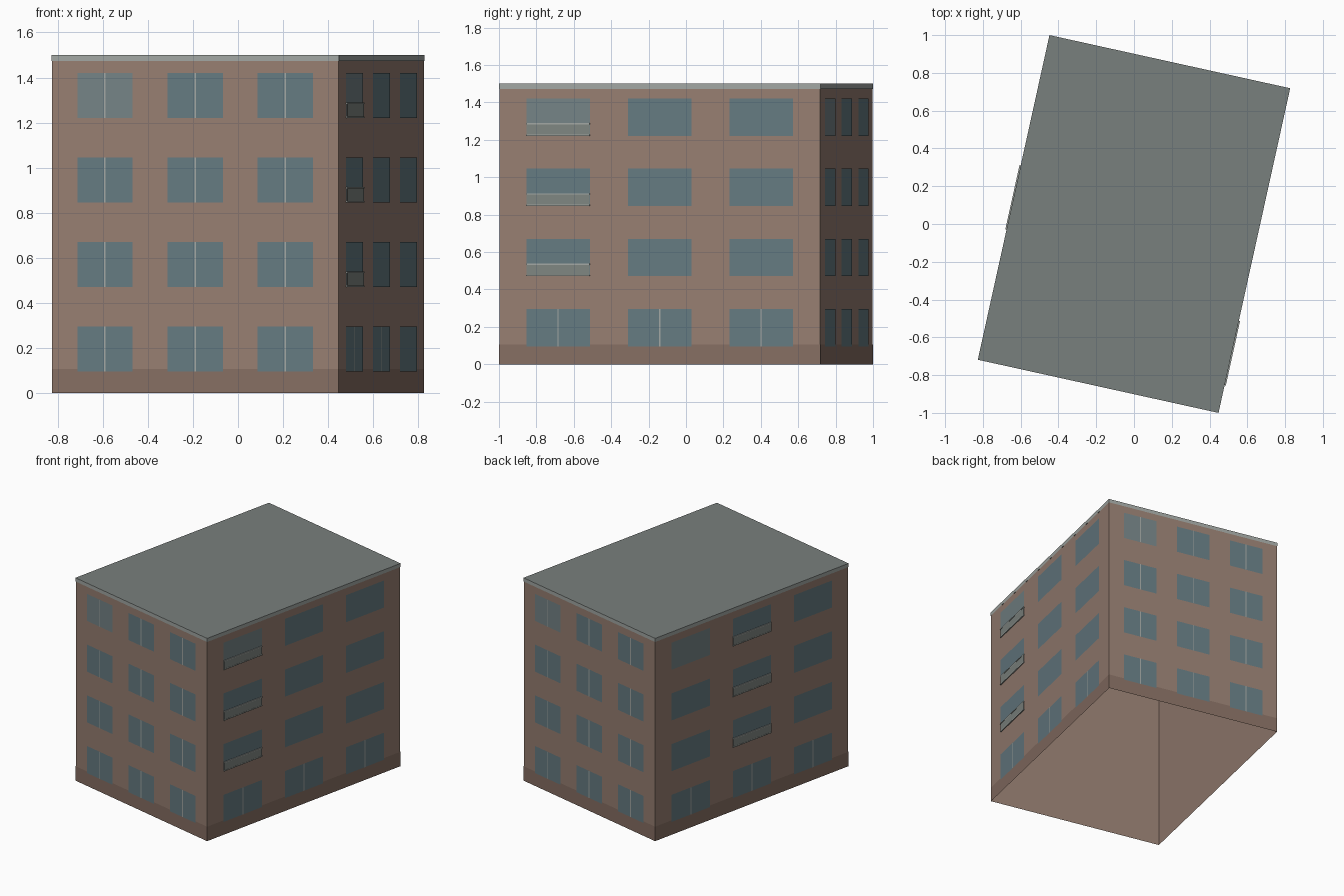
import bpy, math
from mathutils import Matrix, Vector

if "Cube" in bpy.data.objects:
    bpy.data.objects.remove(bpy.data.objects["Cube"])

W, L, H = 1.305, 1.76, 1.5           # plan width, plan length, height
ROT = Matrix.Rotation(math.radians(-12.45), 4, 'Z')
STOREY, SILL, WIN_H = 0.375, 0.096, 0.2


def material(name, rgb):
    m = bpy.data.materials.new(name)
    m.diffuse_color = (*rgb, 1)
    m.use_nodes = True
    m.node_tree.nodes["Principled BSDF"].inputs["Base Color"].default_value = m.diffuse_color
    return m


WALL = material("wall_render", (0.305, 0.209, 0.165))
BASE = material("plinth_render", (0.235, 0.155, 0.122))
GLASS = material("window_glass", (0.13, 0.195, 0.22))
BLIND = material("pale_glass", (0.175, 0.225, 0.235))
TRIM = material("pale_trim", (0.36, 0.385, 0.365))
ROOF = material("roof_felt", (0.19, 0.215, 0.205))
PANEL = material("balcony_panel", (0.21, 0.235, 0.22))


def mesh_object(name, verts, faces, mat):
    me = bpy.data.meshes.new(name)
    me.from_pydata([ROT @ Vector(v) for v in verts], [], faces)
    me.materials.append(mat)
    ob = bpy.data.objects.new(name, me)
    bpy.context.collection.objects.link(ob)


def ring(name, inset, z0, z1, mat):
    """Open rectangular band of four outward facing quads."""
    x, y = W / 2 - inset, L / 2 - inset
    plan = [(-x, -y), (x, -y), (x, y), (-x, y)]
    verts = [(*p, z) for z in (z0, z1) for p in plan]
    faces = [(i, (i + 1) % 4, (i + 1) % 4 + 4, i + 4) for i in range(4)]
    mesh_object(name, verts, faces, mat)


def facade_point(side, u, out, z):
    """u runs left to right seen from outside; sides go front, right, back, left."""
    depth = (L if side % 2 == 0 else W) / 2
    v = Matrix.Rotation(side * math.pi / 2, 4, 'Z') @ Vector((u, -depth - out, 0))
    return (v.x, v.y, z)


def plate(name, side, u, w, z0, z1, out, mat):
    pts = [(u - w / 2, z0), (u + w / 2, z0), (u + w / 2, z1), (u - w / 2, z1)]
    mesh_object(name, [facade_point(side, a, out, z) for a, z in pts], [(0, 1, 2, 3)], mat)


def bar(name, side, u, w, z0, z1, out, mat):
    pts = [(u - w / 2, z0), (u + w / 2, z0), (u + w / 2, z1), (u - w / 2, z1)]
    verts = [facade_point(side, a, o, z) for o in (out, -0.001) for a, z in pts]
    faces = [(0, 1, 2, 3), (0, 4, 5, 1), (1, 5, 6, 2), (2, 6, 7, 3), (3, 7, 4, 0)]
    mesh_object(name, verts, faces, mat)


# Shell: walls open at the bottom, plinth, cornice band and flat roof
ring("walls", 0.002, 0, H - 0.025, WALL)
ring("plinth", 0.001, 0, 0.107, BASE)
ring("cornice", 0, H - 0.027, H, TRIM)
mesh_object("roof", [(sx * W / 2, sy * L / 2, H) for sx, sy in
                     ((-1, -1), (1, -1), (1, 1), (-1, 1))], [(0, 1, 2, 3)], ROOF)

# Windows, mullions and shallow balconies
BALCONY_COLUMN = {1: 0, 3: 1}
for side in range(4):
    long_side = side % 2 == 1
    win_w, pitch = (0.348, 0.556) if long_side else (0.252, 0.41)
    for col in range(3):
        u = (col - 1) * pitch
        for floor in range(4):
            z = SILL + floor * STOREY
            pale = col == 0 and floor == 3
            plate("window", side, u, win_w, z, z + WIN_H, 0.0005, BLIND if pale else GLASS)
            if not long_side or floor == 0:
                plate("mullion", side, u, 0.007, z, z + WIN_H, 0.0015, TRIM)
            if floor > 0 and BALCONY_COLUMN.get(side) == col:
                bar("balcony_panel", side, u, win_w - 0.004, z, z + 0.066, 0.005, PANEL)
                for rz in (z, z + 0.061):
                    bar("balcony_rail", side, u, win_w, rz, rz + 0.007, 0.0065, TRIM)
